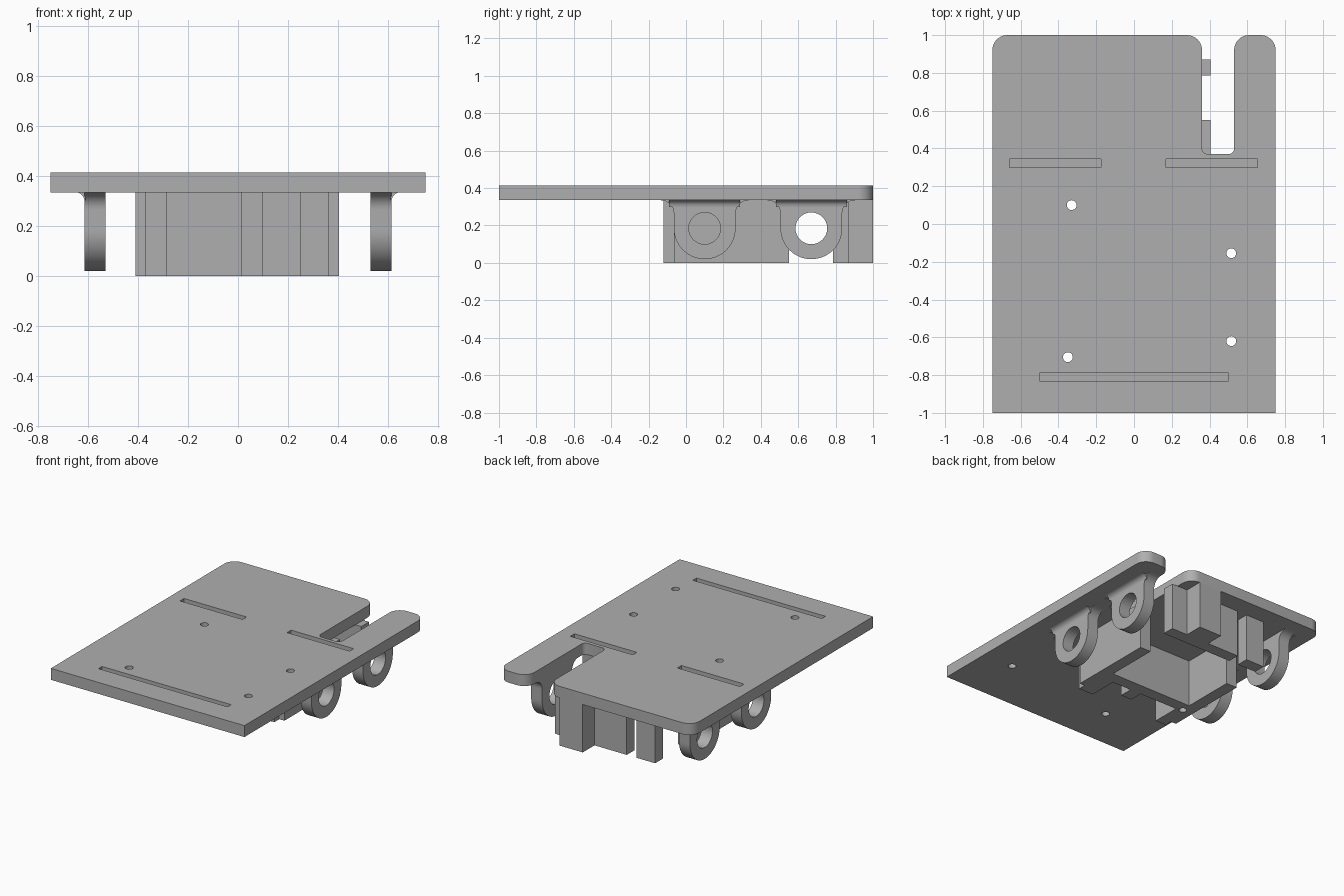
import bpy, bmesh, math
from mathutils import Vector

if "Cube" in bpy.data.objects:
    bpy.data.objects.remove(bpy.data.objects["Cube"], do_unlink=True)

grey = bpy.data.materials.new("plain grey")
grey.use_nodes = True
grey.diffuse_color = (0.43, 0.43, 0.43, 1)
grey.node_tree.nodes["Principled BSDF"].inputs["Base Color"].default_value = grey.diffuse_color

UNDER, TOP = 0.335, 0.415


def prism(name, points, axis, low, high, smooth=False):
    """Extrude a 2D outline along the x, y or z axis."""
    place = {"x": lambda a, b, c: (c, a, b),
             "y": lambda a, b, c: (a, c, b),
             "z": lambda a, b, c: (a, b, c)}[axis]
    bm = bmesh.new()
    face = bm.faces.new([bm.verts.new(place(a, b, low)) for a, b in points])
    extruded = bmesh.ops.extrude_face_region(bm, geom=[face])["geom"]
    shift = Vector(place(0, 0, high - low))
    bmesh.ops.translate(bm, vec=shift, verts=[v for v in extruded if isinstance(v, bmesh.types.BMVert)])
    bmesh.ops.recalc_face_normals(bm, faces=bm.faces)
    mesh = bpy.data.meshes.new(name)
    bm.to_mesh(mesh)
    bm.free()
    mesh.materials.append(grey)
    obj = bpy.data.objects.new(name, mesh)
    bpy.context.collection.objects.link(obj)
    if smooth:
        bpy.ops.object.select_all(action="DESELECT")
        obj.select_set(True)
        bpy.context.view_layer.objects.active = obj
        bpy.ops.object.shade_smooth_by_angle(angle=math.radians(30))
    return obj


def rect(x0, x1, y0, y1):
    return [(x0, y0), (x1, y0), (x1, y1), (x0, y1)]


def arc(cx, cy, r, start, end, steps=10):
    angles = [math.radians(start + (end - start) * i / steps) for i in range(steps + 1)]
    return [(cx + r * math.cos(t), cy + r * math.sin(t)) for t in angles]


def circle(cx, cy, r, sides=32):
    return arc(cx, cy, r, 0, 360, sides)[:-1]


def cut(target, cutter):
    cutter.hide_render = True
    cutter.hide_viewport = True
    cutter.display_type = "WIRE"
    mod = target.modifiers.new("cut", "BOOLEAN")
    mod.operation = "DIFFERENCE"
    mod.solver = "EXACT"
    mod.object = cutter


# Deck plate with rounded rear corners and a notch
R, r = 0.08, 0.03
outline = [(-0.75, -1), (0.75, -1)]
outline += arc(0.75 - R, 1 - R, R, 0, 90) + arc(0.53 + R, 1 - R, R, 90, 180)
outline += arc(0.53 - r, 0.37 + r, r, 0, -90, 5) + arc(0.36 + r, 0.37 + r, r, -90, -180, 5)
outline += arc(0.36 - R, 1 - R, R, 0, 90) + arc(-0.75 + R, 1 - R, R, 90, 180)
deck = prism("deck_plate", outline, "z", UNDER, TOP, True)

# Shallow grooves in the deck
for box in ((-0.66, -0.175, 0.3, 0.345), (0.17, 0.655, 0.3, 0.345), (-0.5, 0.5, -0.83, -0.79)):
    cut(deck, prism("groove_cutter", rect(*box), "z", 0.375, 0.5))

# Screw holes
hole_cutters = [prism("screw_hole_cutter", circle(x, y, 0.026, 24), "z", -0.1, 0.6)
                for x, y in ((-0.33, 0.1), (0.515, -0.155), (0.515, -0.62), (-0.35, -0.705))]
for cutter in hole_cutters:
    cut(deck, cutter)

# Holder walls below the deck, as plan outlines
walls = {
    "front_left_post": [(0.25, -0.12), (0.365, -0.12), (0.365, -0.065), (0.405, -0.065), (0.405, 0.55),
                        (0.32, 0.55), (0.32, 0.17), (0.25, 0.17)],
    "front_right_post": [(-0.37, -0.12), (-0.285, -0.12), (-0.285, 0.17), (-0.325, 0.17), (-0.325, 0.55),
                         (-0.41, 0.55), (-0.41, -0.065), (-0.37, -0.065)],
    "front_wall": rect(-0.285, 0.25, 0.085, 0.17),
    "front_rib": rect(0.015, 0.1, -0.01, 0.085),
    "rear_wall": [(-0.15, 0.785), (0.405, 0.785), (0.405, 0.87), (0.28, 0.87),
                  (0.28, 1), (0.1, 1), (0.1, 0.87), (-0.15, 0.87)],
    "rear_right_post": rect(-0.37, -0.225, 0.785, 0.87),
}
for name, points in walls.items():
    wall = prism(name, points, "z", 0, UNDER)
    if name == "front_right_post":
        cut(wall, hole_cutters[0])

# Axle lugs: round ring flaring into the deck, with an outer fillet
ZC, RO, F = 0.185, 0.165, 0.07
for side, s in (("left", 1), ("right", -1)):
    for place, yc in (("front", 0.1), ("rear", 0.67)):
        shape = arc(yc, ZC, RO, 180, 360, 28)
        shape += arc(yc + RO + F, UNDER - F, F, 180, 90, 8)
        shape += arc(yc - RO - F, UNDER - F, F, 90, 0, 8)
        lug = prism(f"{place}_{side}_lug", shape, "x", *sorted((s * 0.53, s * 0.615)), True)
        cut(lug, prism("axle_hole_cutter", circle(yc, ZC, 0.085), "x", *sorted((s * 0.4, s * 0.8))))
        q = 0.035
        curve = [(s * x, z) for x, z in arc(0.615 + q, UNDER - q, q, 180, 90, 6)]
        prism(f"{place}_{side}_fillet", curve + [(s * 0.61, UNDER), (s * 0.61, UNDER - q)],
              "y", yc - RO - 0.025, yc + RO + 0.025, True)
